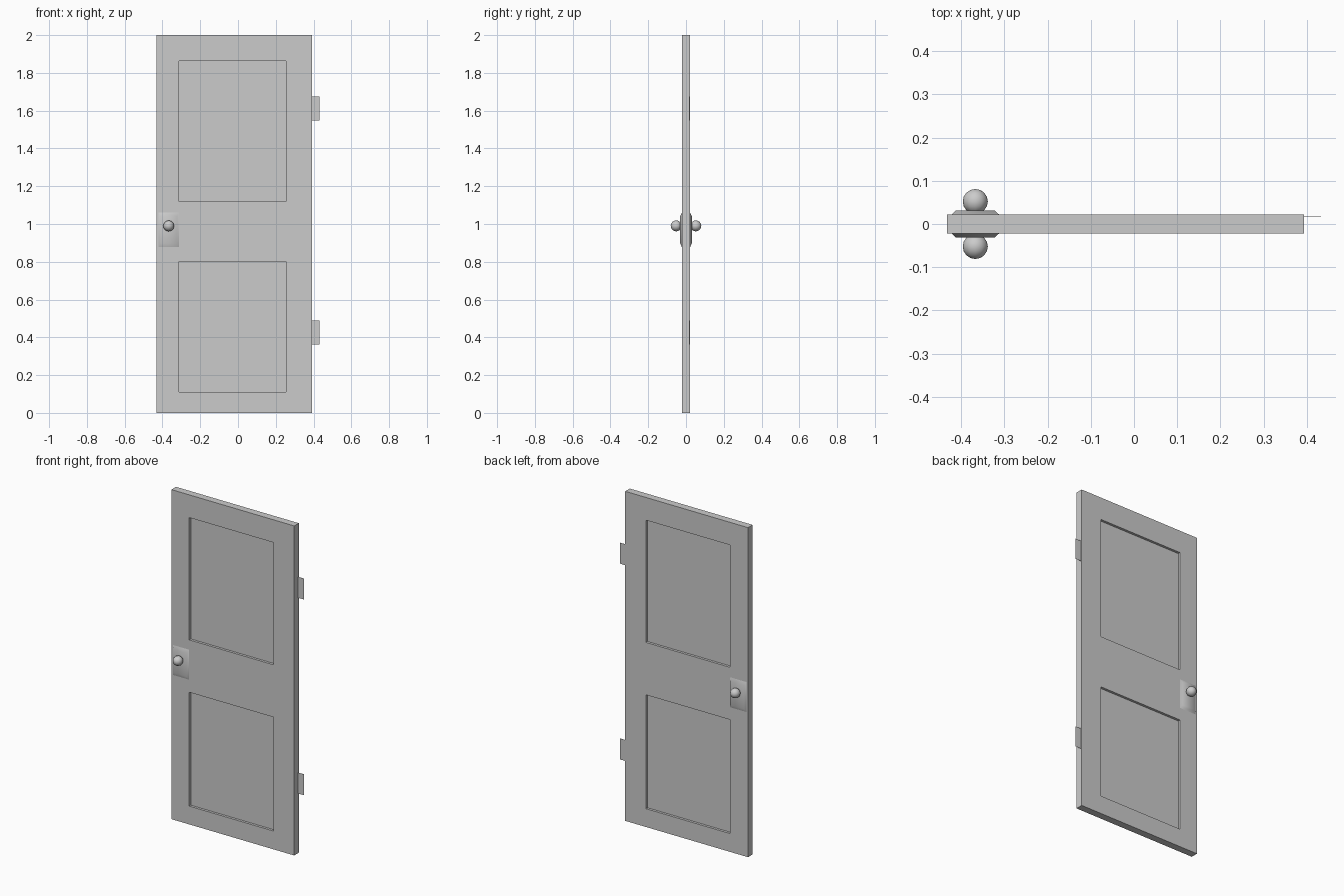
import bpy, bmesh, math
from mathutils import Vector, Matrix

if "Cube" in bpy.data.objects:
    bpy.data.objects.remove(bpy.data.objects["Cube"])


def add_object(name, bm):
    bmesh.ops.recalc_face_normals(bm, faces=bm.faces)
    mesh = bpy.data.meshes.new(name)
    bm.to_mesh(mesh)
    bm.free()
    ob = bpy.data.objects.new(name, mesh)
    bpy.context.collection.objects.link(ob)
    return ob


def box_bm(x0, x1, y0, y1, z0, z1):
    bm = bmesh.new()
    bmesh.ops.create_cube(bm, size=1)
    for v in bm.verts:
        v.co = Vector((x1 if v.co.x > 0 else x0,
                       y1 if v.co.y > 0 else y0,
                       z1 if v.co.z > 0 else z0))
    return bm


def smooth(ob, angle):
    bpy.ops.object.select_all(action='DESELECT')
    ob.select_set(True)
    bpy.context.view_layer.objects.active = ob
    bpy.ops.object.shade_smooth_by_angle(angle=math.radians(angle))


HALF = 0.022
RECESS = 0.015
PX = (-0.312, 0.254)
PANELS = [(0.111, 0.802), (1.12, 1.862)]

# Door slab: cut the panel outlines, then push the panels in on both sides
bm = box_bm(-0.432, 0.393, -HALF, HALF, 0, 2)
cuts = [((x, 0, 0), (1, 0, 0)) for x in PX]
cuts += [((0, 0, z), (0, 0, 1)) for pair in PANELS for z in pair]
for co, no in cuts:
    bmesh.ops.bisect_plane(bm, geom=bm.verts[:] + bm.edges[:] + bm.faces[:],
                           plane_co=co, plane_no=no)
bm.normal_update()


def is_panel(f):
    c = f.calc_center_median()
    return (abs(f.normal.y) > 0.9 and PX[0] < c.x < PX[1]
            and any(a < c.z < b for a, b in PANELS))


for f in [f for f in bm.faces if is_panel(f)]:
    sign = 1 if f.calc_center_median().y > 0 else -1
    ret = bmesh.ops.extrude_face_region(bm, geom=[f])
    verts = [g for g in ret["geom"] if isinstance(g, bmesh.types.BMVert)]
    bmesh.ops.translate(bm, verts=verts, vec=(0, -sign * RECESS, 0))
    if f.is_valid:
        bmesh.ops.delete(bm, geom=[f], context='FACES_ONLY')
add_object("door_slab", bm)

# Hinge leaves
for name, z0, z1 in (("lower_hinge", 0.361, 0.488), ("upper_hinge", 1.549, 1.676)):
    add_object(name, box_bm(0.39, 0.432, 0.0165, 0.0175, z0, z1))

# Lock plate and knob on each face
KX, KZ = -0.367, 0.99
for side, s in (("front", -1), ("back", 1)):
    # Plate with sloping rim
    bm = box_bm(KX - 0.056, KX + 0.056, -0.005, 0.005, 0.876, 1.062)
    for v in bm.verts:
        outer = v.co.y > 0
        if outer:
            v.co.x = KX + (0.045 if v.co.x > KX else -0.045)
            v.co.z += 0.022 if v.co.z < 0.97 else -0.022
        v.co.y = s * (0.031 if outer else 0.021)
    smooth(add_object(side + "_lock_plate", bm), 50)

    # Short stem
    turn = Matrix.Rotation(math.pi / 2, 4, 'X')
    bm = bmesh.new()
    bmesh.ops.create_cone(bm, cap_ends=True, segments=12, radius1=0.016,
                          radius2=0.016, depth=0.02,
                          matrix=Matrix.Translation((KX, s * 0.03, KZ)) @ turn)
    smooth(add_object(side + "_knob_stem", bm), 40)

    # Round knob
    bm = bmesh.new()
    bmesh.ops.create_uvsphere(bm, u_segments=12, v_segments=8, radius=0.029,
                              matrix=Matrix.Translation((KX, s * 0.052, KZ)) @ turn)
    smooth(add_object(side + "_knob", bm), 60)
